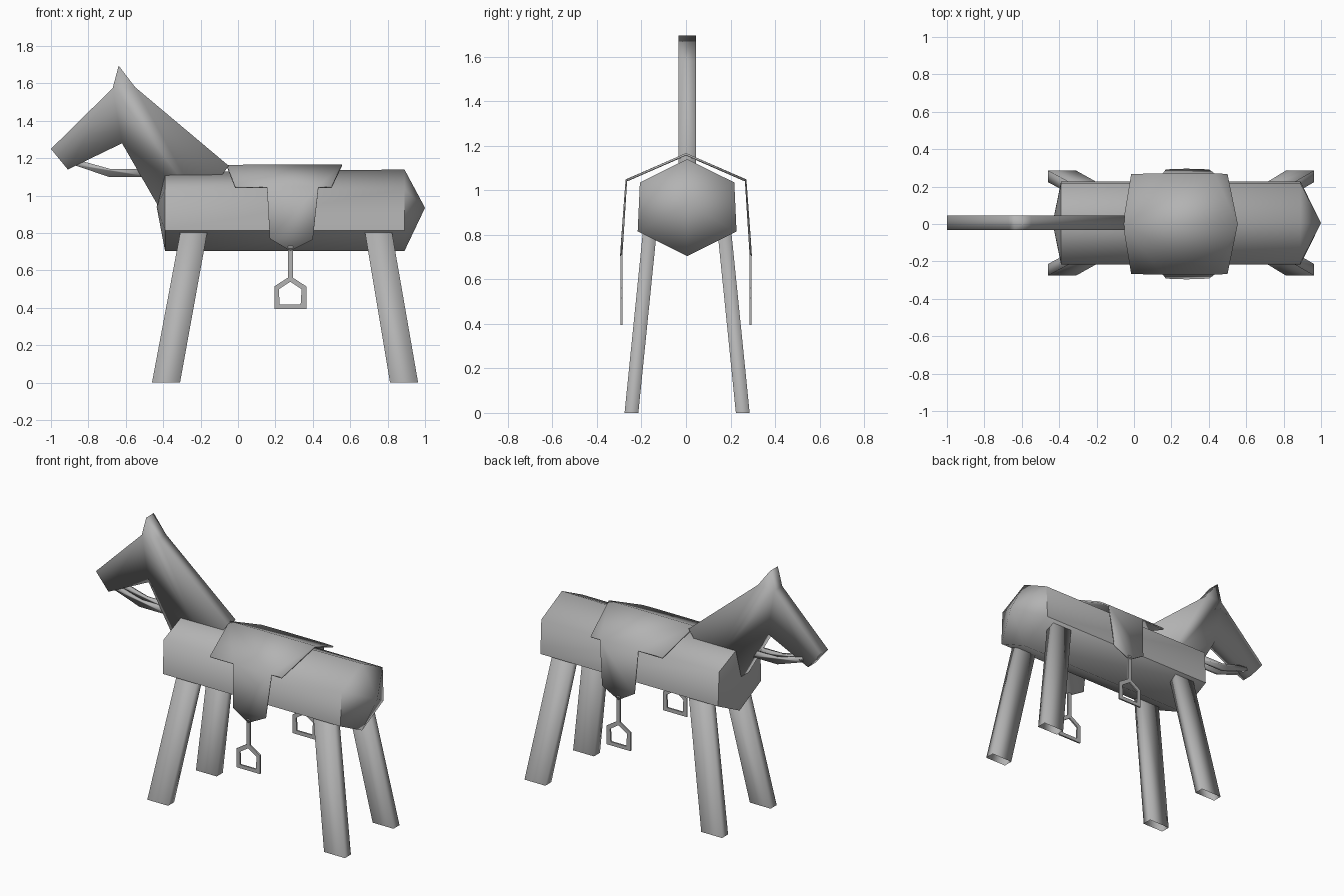
import bpy, bmesh, math
from mathutils import Vector

if "Cube" in bpy.data.objects:
    bpy.data.objects.remove(bpy.data.objects["Cube"])

grey = bpy.data.materials.new("plain grey")
grey.diffuse_color = (0.45, 0.45, 0.45, 1)
grey.use_nodes = True
grey.node_tree.nodes["Principled BSDF"].inputs["Base Color"].default_value = grey.diffuse_color
CY = 0.005  # shared centre line of body, neck and legs


def make(name, verts, faces, angle=180, thick=0):
    me = bpy.data.meshes.new(name)
    me.from_pydata([Vector(v) for v in verts], [], faces)
    ob = bpy.data.objects.new(name, me)
    bpy.context.collection.objects.link(ob)
    me.materials.append(grey)
    bm = bmesh.new()
    bm.from_mesh(me)
    bmesh.ops.recalc_face_normals(bm, faces=bm.faces)
    bm.to_mesh(me)
    bm.free()
    bpy.ops.object.select_all(action='DESELECT')
    ob.select_set(True)
    bpy.context.view_layer.objects.active = ob
    if angle >= 180:
        bpy.ops.object.shade_smooth()
    else:
        bpy.ops.object.shade_smooth_by_angle(angle=math.radians(angle))
    if thick:
        mod = ob.modifiers.new("thickness", 'SOLIDIFY')
        mod.thickness = thick
        mod.offset = 0
    return ob


def ring_faces(n, a, b):
    return [(a + i, a + (i + 1) % n, b + (i + 1) % n, b + i) for i in range(n)]


def slab(name, outline, y0, y1, angle=180):
    """Extrude an x-z outline between two y values."""
    n = len(outline)
    verts = [(x, y, z) for y in (y0, y1) for x, z in outline]
    faces = ring_faces(n, 0, n) + [tuple(range(n)), tuple(range(n, 2 * n))]
    return make(name, verts, faces, angle)


# Body: six-sided barrel with shallow pointed ends
def hexagon(x, top):
    return [(x, CY + y, z) for y, z in
            ((0, top), (0.212, 1.035), (0.222, 0.815),
             (0, 0.704), (-0.222, 0.815), (-0.212, 1.035))]


verts = hexagon(-0.39, 1.125) + hexagon(0.89, 1.14) + [(-0.435, CY, 0.94), (1.0, CY, 0.935)]
faces = ring_faces(6, 0, 6)
faces += [(i, (i + 1) % 6, 12) for i in range(6)]
faces += [(6 + i, 6 + (i + 1) % 6, 13) for i in range(6)]
make("body", verts, faces, 63)

# Head and neck: one flat board
slab("head_and_neck",
     [(-1.0, 1.25), (-0.67, 1.575), (-0.638, 1.695), (-0.55, 1.58), (-0.05, 1.16),
      (-0.2, 0.95), (-0.43, 0.95), (-0.62, 1.28), (-0.91, 1.14)],
     CY - 0.038, CY + 0.04)

# Legs: splayed tubes, open at the foot
for end, foot_x, top_x in (("front", -0.385, -0.23), ("rear", 0.888, 0.745)):
    for side, s in (("right", -1), ("left", 1)):
        verts = []
        for cx, cy, z, hx, hy in ((foot_x, 0.25, 0, 0.075, 0.031),
                                  (top_x, 0.165, 0.84, 0.072, 0.031)):
            verts += [(cx + a * hx, CY + s * (cy + b * hy), z)
                      for a, b in ((-1, -1), (1, -1), (1, 1), (-1, 1))]
        make(f"{end}_leg_{side}", verts, ring_faces(4, 0, 4) + [(4, 5, 6, 7)])

# Saddle: ridge, sloping panels and hanging flaps
verts = [(-0.06, 0, 1.16), (0.555, 0, 1.162)]
faces = []
for s in (1, -1):
    k = len(verts)
    verts += [(x, s * y, z) for x, y, z in
              ((-0.015, 0.265, 1.045), (0.155, 0.268, 1.045), (0.43, 0.268, 1.045),
               (0.5, 0.265, 1.045), (0.40, 0.287, 0.765), (0.28, 0.291, 0.705),
               (0.17, 0.287, 0.77))]
    faces += [(0, k, k + 1), (0, k + 1, k + 2, 1), (1, k + 2, k + 3),
              (k + 1, k + 8 - 2, k + 5, k + 4, k + 2)]
make("saddle", verts, faces, 180, 0.01)

# Stirrups: strap and house-shaped loop
outer = [(0.28, 0.57), (0.365, 0.515), (0.365, 0.394), (0.194, 0.394), (0.194, 0.515)]
inner = [(0.28, 0.54), (0.34, 0.50), (0.335, 0.418), (0.222, 0.418), (0.219, 0.50)]
for side, s in (("right", -1), ("left", 1)):
    y0, y1 = s * 0.29 - 0.005, s * 0.29 + 0.005
    slab(f"stirrup_strap_{side}",
         [(0.267, 0.73), (0.294, 0.73), (0.294, 0.555), (0.267, 0.555)], y0, y1, 30)
    verts = [(x, y, z) for y in (y0, y1) for loop in (outer, inner) for x, z in loop]
    faces = (ring_faces(5, 0, 5) + ring_faces(5, 10, 15)
             + ring_faces(5, 0, 10) + ring_faces(5, 5, 15))
    make(f"stirrup_{side}", verts, faces, 30)

# Reins: a bent strip on each side from mouth to neck
for side, y in (("right", -0.024), ("left", 0.03)):
    slab(f"rein_{side}",
         [(-0.87, 1.195), (-0.68, 1.142), (-0.48, 1.142),
          (-0.48, 1.10), (-0.69, 1.10), (-0.88, 1.165)],
         CY + y - 0.01, CY + y + 0.01)
